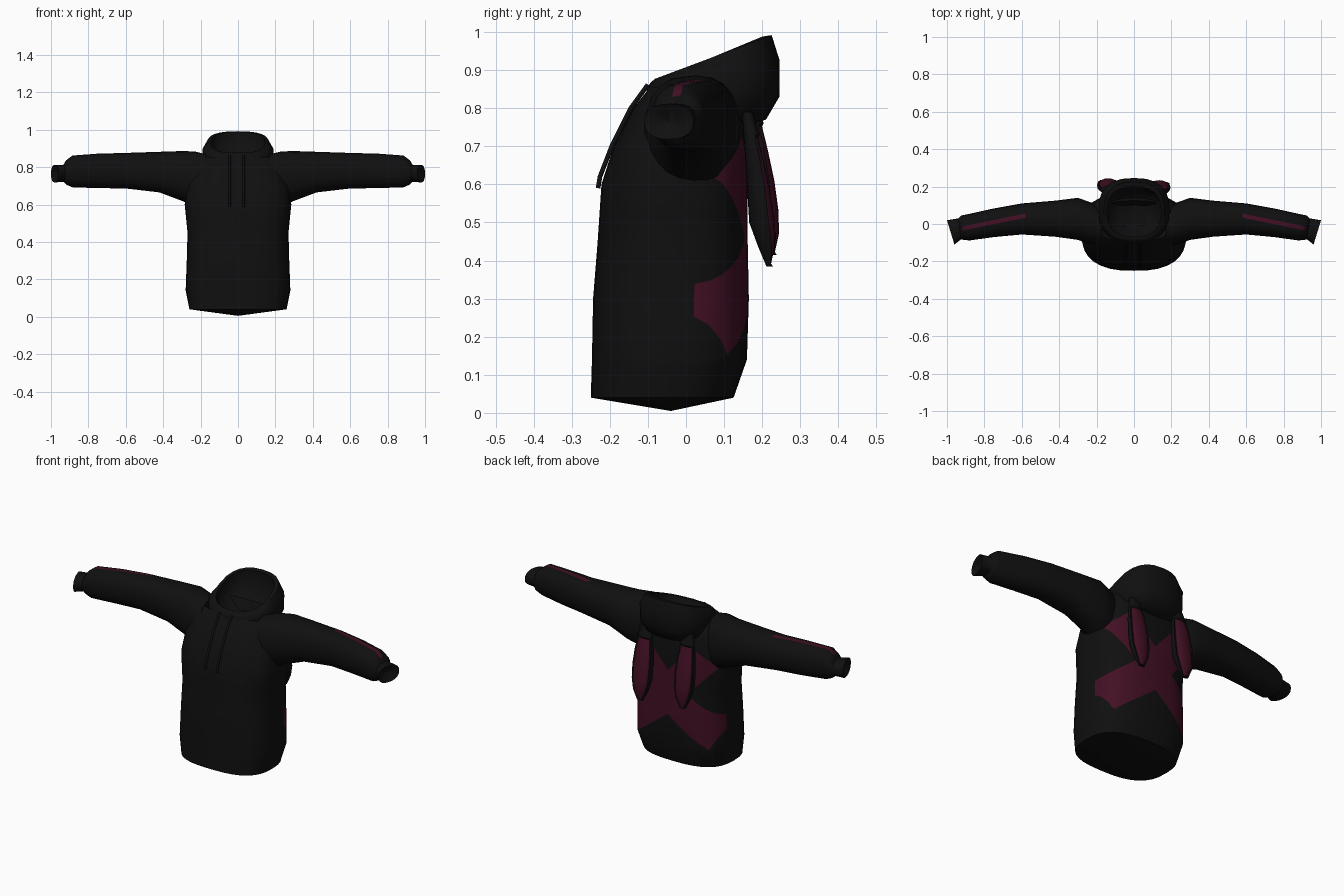
import bpy, bmesh, math
from mathutils import Vector

cube = bpy.data.objects.get("Cube")
if cube:
    bpy.data.objects.remove(cube, do_unlink=True)


def material(name, rgb):
    m = bpy.data.materials.new(name)
    m.use_nodes = True
    m.diffuse_color = (*rgb, 1)
    bsdf = m.node_tree.nodes["Principled BSDF"]
    bsdf.inputs["Base Color"].default_value = (*rgb, 1)
    bsdf.inputs["Roughness"].default_value = 0.9
    return m


BLACK = material("black cloth", (0.005, 0.005, 0.005))
WINE = material("wine red cloth", (0.055, 0.005, 0.018))


def ring(a, b, half, n, p=2.4):
    """Rounded loop through the opposite points a and b, with half-width vector half."""
    a, b, half = Vector(a), Vector(b), Vector(half)
    soft = lambda v: math.copysign(abs(v) ** (2 / p), v)
    turns = [2 * math.pi * i / n for i in range(n)]
    return [(a + b) / 2 + (a - b) / 2 * soft(math.cos(t)) + half * soft(math.sin(t)) for t in turns]


def loft(rings, start=None, end=None):
    """Skin a list of loops; each end closes on a point or on a flat face."""
    bm = bmesh.new()
    loops = [[bm.verts.new(co) for co in r] for r in rings]
    n = len(loops[0])
    for lo, hi in zip(loops, loops[1:]):
        for i in range(n):
            j = (i + 1) % n
            bm.faces.new((lo[i], lo[j], hi[j], hi[i]))
    for loop, tip in ((loops[0], start), (loops[-1], end)):
        if tip:
            apex = bm.verts.new(tip)
            for i in range(n):
                bm.faces.new((loop[i], loop[(i + 1) % n], apex))
        else:
            bm.faces.new(loop)
    bmesh.ops.recalc_face_normals(bm, faces=bm.faces)
    return bm


def cut(bm, co, no):
    geom = bm.verts[:] + bm.edges[:] + bm.faces[:]
    bmesh.ops.bisect_plane(bm, geom=geom, plane_co=co, plane_no=no, dist=1e-5)


def finish(bm, name, angle=40):
    mesh = bpy.data.meshes.new(name)
    bm.normal_update()
    bm.to_mesh(mesh)
    bm.free()
    ob = bpy.data.objects.new(name, mesh)
    bpy.context.collection.objects.link(ob)
    mesh.materials.append(BLACK)
    mesh.materials.append(WINE)
    bpy.ops.object.select_all(action="DESELECT")
    ob.select_set(True)
    bpy.context.view_layer.objects.active = ob
    bpy.ops.object.shade_smooth_by_angle(angle=math.radians(angle))
    return ob


# Torso: height, front y, back y, half width
torso_rows = [
    (0.04, -0.25, 0.125, 0.26), (0.14, -0.247, 0.16, 0.28), (0.3, -0.244, 0.165, 0.274),
    (0.45, -0.232, 0.162, 0.27), (0.6, -0.222, 0.162, 0.285), (0.7, -0.19, 0.16, 0.275),
    (0.8, -0.138, 0.15, 0.24), (0.855, -0.095, 0.125, 0.2), (0.75, -0.03, 0.08, 0.1),
]
bm = loft([ring((0, f, z), (0, b, z), (w, 0, 0), 32, 2.7) for z, f, b, w in torso_rows],
          start=(0, -0.04, 0.005))

# Crossed bands on the back, bounded by slanted lines z = base + slope * |x|
LOWER = (0.43, -0.75, 0.11)
UPPER = (0.45, 1.1, 0.12)
LOW_END, TOP_END = (-0.29, 2.0), (0.84, -0.8)
lines = [LOW_END, TOP_END]
for base, slope, half in (LOWER, UPPER):
    lines += [(base - half, slope), (base + half, slope)]
for base, slope in lines:
    for s in (-1, 1):
        cut(bm, (0, 0, base), (-slope * s, 0, 1))
cut(bm, (0, 0, 0), (1, 0, 0))
for f in bm.faces:
    c = f.calc_center_median()
    x = abs(c.x)
    low = abs(c.z - LOWER[0] - LOWER[1] * x) < LOWER[2] and c.z > LOW_END[0] + LOW_END[1] * x
    up = abs(c.z - UPPER[0] - UPPER[1] * x) < UPPER[2] and c.z < TOP_END[0] + TOP_END[1] * x
    f.material_index = int(c.y > 0.03 and (low or up))
finish(bm, "torso", 50)

# Sleeves: x at front, x at back, front y, back y, bottom z, top z
sleeve_rows = [
    (0.17, 0.17, -0.11, 0.09, 0.62, 0.868), (0.23, 0.23, -0.11, 0.115, 0.585, 0.884),
    (0.3, 0.3, -0.085, 0.14, 0.62, 0.886), (0.42, 0.42, -0.068, 0.125, 0.665, 0.882),
    (0.6, 0.6, -0.056, 0.11, 0.686, 0.876), (0.75, 0.75, -0.07, 0.083, 0.688, 0.872),
    (0.88, 0.89, -0.088, 0.052, 0.692, 0.862), (0.91, 0.925, -0.085, 0.045, 0.706, 0.838),
    (0.925, 0.94, -0.082, 0.03, 0.722, 0.812), (0.96, 1.0, -0.11, 0.02, 0.718, 0.812),
]
for side, s in (("left", 1), ("right", -1)):
    loops = []
    for xf, xb, f, b, z0, z1 in sleeve_rows:
        z = (z0 + z1) / 2
        loops.append(ring((s * xf, f, z), (s * xb, b, z), (0, 0, (z1 - z0) / 2), 20, 2.3))
    bm = loft(loops, end=(s * 0.95, -0.04, 0.765))
    # Thin stripe along the top of the forearm
    across = Vector((0.07 * s, 0.34, 0)).normalized()
    origin = Vector((0.58 * s, 0.045, 0))
    for d in (-0.011, 0.011):
        cut(bm, origin + across * d, across)
    for x in (0.58, 0.92):
        cut(bm, (x * s, 0, 0), (1, 0, 0))
    bm.normal_update()
    for f in bm.faces:
        c = f.calc_center_median()
        near = abs((c - origin).dot(across)) < 0.011
        f.material_index = int(near and 0.58 < abs(c.x) < 0.92 and f.normal.z > 0.2)
    finish(bm, side + "_sleeve")

# Hood: outer wall up to the rim, then down the inside to the neck
# front y, front z, back y, back z, half width
hood_rows = [
    (-0.09, 0.81, 0.15, 0.75, 0.15), (-0.105, 0.84, 0.21, 0.77, 0.18),
    (-0.1, 0.858, 0.245, 0.83, 0.19), (-0.092, 0.868, 0.246, 0.925, 0.19),
    (-0.082, 0.877, 0.225, 0.992, 0.162), (-0.07, 0.876, 0.2, 0.988, 0.145),
    (-0.06, 0.855, 0.205, 0.92, 0.15), (-0.045, 0.835, 0.17, 0.85, 0.125),
    (-0.02, 0.79, 0.12, 0.8, 0.08),
]
finish(loft([ring((0, f, zf), (0, b, zb), (w, 0, 0), 24, 2.5)
             for f, zf, b, zb, w in hood_rows]), "hood", 50)

# Long ears hanging down the back: height, front y, back y, half width
ear_rows = [
    (0.79, 0.15, 0.18, 0.025), (0.73, 0.155, 0.198, 0.042), (0.66, 0.16, 0.215, 0.054),
    (0.58, 0.165, 0.232, 0.06), (0.5, 0.17, 0.243, 0.058), (0.44, 0.192, 0.244, 0.044),
    (0.385, 0.215, 0.232, 0.018),
]
for side, x, dy, dz in (("left", 0.135, -0.004, 0), ("right", -0.138, 0.006, 0.03)):
    bm = loft([ring((x, f + dy, z + dz), (x, b + dy, z + dz), (w, 0, 0), 16, 2.2)
               for z, f, b, w in ear_rows])
    bm.normal_update()
    inner = [f for f in bm.faces
             if f.normal.y > 0.5 and 0.41 < f.calc_center_median().z - dz < 0.75]
    bmesh.ops.inset_region(bm, faces=inner, thickness=0.006, depth=-0.006)
    for f in inner:
        f.material_index = 1
    finish(bm, side + "_ear")

# Drawstrings down the chest
for side, x in (("left", 0.03), ("right", -0.045)):
    curve = bpy.data.curves.new(side + "_drawstring", "CURVE")
    curve.dimensions = "3D"
    curve.bevel_depth = 0.007
    curve.bevel_resolution = 1
    curve.use_fill_caps = True
    path = [(-0.1, 0.862), (-0.145, 0.8), (-0.195, 0.7), (-0.226, 0.62), (-0.231, 0.59)]
    spline = curve.splines.new("POLY")
    spline.points.add(len(path) - 1)
    for p, (y, z) in zip(spline.points, path):
        p.co = (x, y, z, 1)
    curve.materials.append(BLACK)
    bpy.context.collection.objects.link(bpy.data.objects.new(side + "_drawstring", curve))
